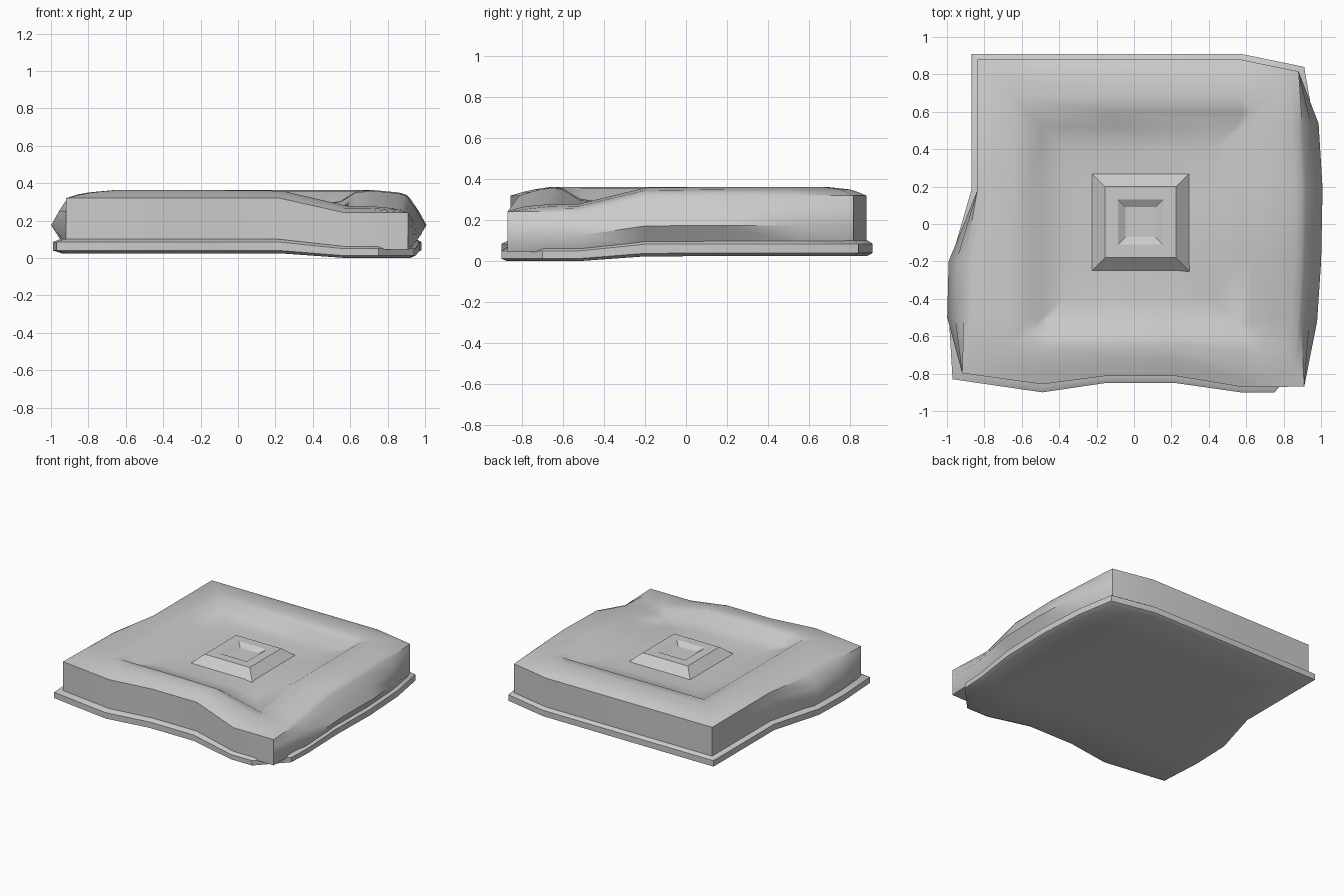
import bpy
import bmesh
import math

cube = bpy.data.objects.get("Cube")
if cube:
    bpy.data.objects.remove(cube, do_unlink=True)

# Wavy outlines, clockwise from the back right corner
PLATE = [(-.87, .91), (-.15, .91), (.57, .91), (.91, .84), (.96, .55), (.98, .19),
         (.97, -.2), (.95, -.52), (.94, -.7), (.75, -.9), (.57, -.9), (.22, -.85),
         (-.15, -.85), (-.49, -.9), (-.97, -.83), (-.99, -.5), (-.98, -.2), (-.87, .18)]
RIM = [(-.75, .8), (-.15, .8), (.55, .8), (.8, .75), (.84, .5), (.86, .19),
       (.86, -.2), (.84, -.52), (.82, -.67), (.7, -.79), (.57, -.79), (.22, -.71),
       (-.15, -.71), (-.49, -.74), (-.78, -.71), (-.8, -.5), (-.8, -.2), (-.75, .18)]
SIDES = (4, 5, 6, 7, 15, 16)
DROPPED_CORNER = 8


def clamp(value, low, high):
    return max(low, min(high, value))


def mix(a, b, t):
    return [(p[0] + (q[0] - p[0]) * t, p[1] + (q[1] - p[1]) * t) for p, q in zip(a, b)]


def square(half, cx=.03, cy=0):
    """Flatten the rim outline onto a square with matching points."""
    return [(cx + clamp(x, -half, half), cy + clamp(y, -half, half)) for x, y in RIM]


def widen(outline, factor):
    """Move only the side points in or out."""
    return [(x * factor, y) if i in SIDES else (x, y) for i, (x, y) in enumerate(outline)]


def sag(x, y, z):
    """Lower the front left corner."""
    amount = clamp((x - .22) / .35, 0, 1) * clamp((-.18 - y) / .35, 0, 1)
    return (x, y, z - amount * (.025 + .18 * (z - .025)))


def loft(name, rings, angle=40):
    bm = bmesh.new()
    loops = [[bm.verts.new(sag(x, y, z)) for x, y in outline] for outline, z in rings]
    for low, high in zip(loops, loops[1:]):
        for i in range(len(low)):
            j = (i + 1) % len(low)
            bm.faces.new((low[i], low[j], high[j], high[i]))
    bm.faces.new(loops[0])
    bm.faces.new(loops[-1])
    bmesh.ops.remove_doubles(bm, verts=bm.verts, dist=.0005)
    bmesh.ops.recalc_face_normals(bm, faces=bm.faces)
    mesh = bpy.data.meshes.new(name)
    bm.to_mesh(mesh)
    bm.free()
    obj = bpy.data.objects.new(name, mesh)
    bpy.context.collection.objects.link(obj)
    bpy.ops.object.select_all(action='DESELECT')
    obj.select_set(True)
    bpy.context.view_layer.objects.active = obj
    bpy.ops.object.shade_smooth_by_angle(angle=math.radians(angle))
    return obj


# Thin base plate with softened edges
loft("base_plate", [
    (square(.2), .025),
    (square(.55), .025),
    (mix(PLATE, RIM, .25), .025),
    (PLATE, .04),
    (PLATE, .085),
    (mix(PLATE, RIM, .2), .1),
    (square(.2), .1),
])

# Padded body with bulging sides, rounded rim and square recess
body = mix(PLATE, RIM, .27)
body[DROPPED_CORNER] = (.91, -.87)
loft("padded_body", [
    (square(.2), .08),
    (body, .08),
    (widen(body, 1.064), .175),
    (widen(body, 1.02), .25),
    (widen(body, .97), .32),
    (mix(body, RIM, .55), .338),
    (RIM, .35),
    (mix(RIM, square(.6), .6), .363),
    (square(.6), .355),
    (square(.52), .305),
    (square(.4), .285),
    (square(.2), .285),
])

# Raised centre block with a shallow dimple
loft("centre_block", [
    (square(.27, .035, .01), .275),
    (square(.19, .035, .01), .345),
    (square(.12, .035, .01), .345),
    (square(.08, .035, .01), .32),
], 30)
